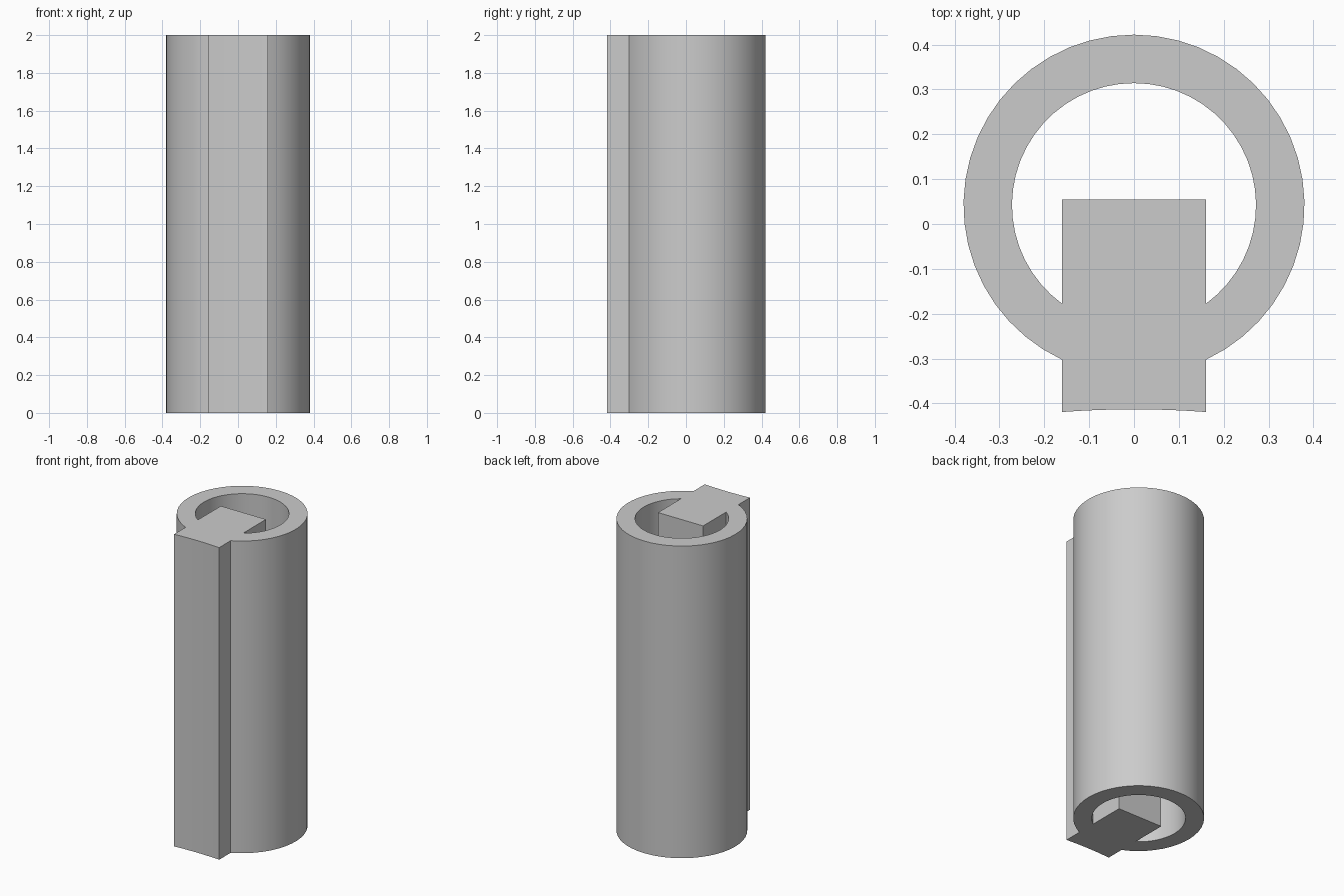
import bpy
import bmesh
from math import asin, cos, sin, pi, radians

cube = bpy.data.objects.get("Cube")
if cube:
    bpy.data.objects.remove(cube, do_unlink=True)

HEIGHT = 2.0
CENTRE_Y = 0.042
OUTER_R, INNER_R = 0.38, 0.272
KEY_HALF = 0.16
KEY_BACK, KEY_FRONT, KEY_DIP = 0.055, -0.419, 0.006
STEPS = 42

grey = bpy.data.materials.new("plain grey")
grey.use_nodes = True
colour = (0.6, 0.6, 0.6, 1.0)
grey.diffuse_color = colour
grey.node_tree.nodes["Principled BSDF"].inputs["Base Color"].default_value = colour

bm = bmesh.new()


def arc(radius):
    """Open ring running from the key's left side, round the back, to its right."""
    gap = asin(KEY_HALF / radius)
    start, sweep = gap - pi / 2, 2 * pi - 2 * gap
    angles = [start + sweep * i / STEPS for i in range(STEPS + 1)]
    return [bm.verts.new((radius * cos(a), CENTRE_Y + radius * sin(a), 0)) for a in angles]


# Tube wall in plan
outer, inner = arc(OUTER_R), arc(INNER_R)
for i in range(STEPS):
    bm.faces.new((outer[i], outer[i + 1], inner[i + 1], inner[i]))

# Key bar in plan, with a shallow hollow along its front
back = [bm.verts.new((x, KEY_BACK, 0)) for x in (KEY_HALF, -KEY_HALF)]
front = []
for i in range(9):
    t = i / 4 - 1
    front.append(bm.verts.new((t * KEY_HALF, KEY_FRONT + KEY_DIP * (1 - t * t), 0)))
bm.faces.new([outer[0], inner[0], *back, inner[-1], outer[-1], *front])

# Raise the plan to full height
raised = bmesh.ops.extrude_face_region(bm, geom=bm.faces[:])
bmesh.ops.translate(bm, vec=(0, 0, HEIGHT),
                    verts=[g for g in raised["geom"] if isinstance(g, bmesh.types.BMVert)])
bmesh.ops.recalc_face_normals(bm, faces=bm.faces[:])

mesh = bpy.data.meshes.new("keyed_tube")
bm.to_mesh(mesh)
bm.free()
mesh.materials.append(grey)
tube = bpy.data.objects.new("keyed_tube", mesh)
bpy.context.collection.objects.link(tube)

# Smooth curves, sharp corners
bpy.ops.object.select_all(action="DESELECT")
tube.select_set(True)
bpy.context.view_layer.objects.active = tube
bpy.ops.object.shade_smooth_by_angle(angle=radians(30))
